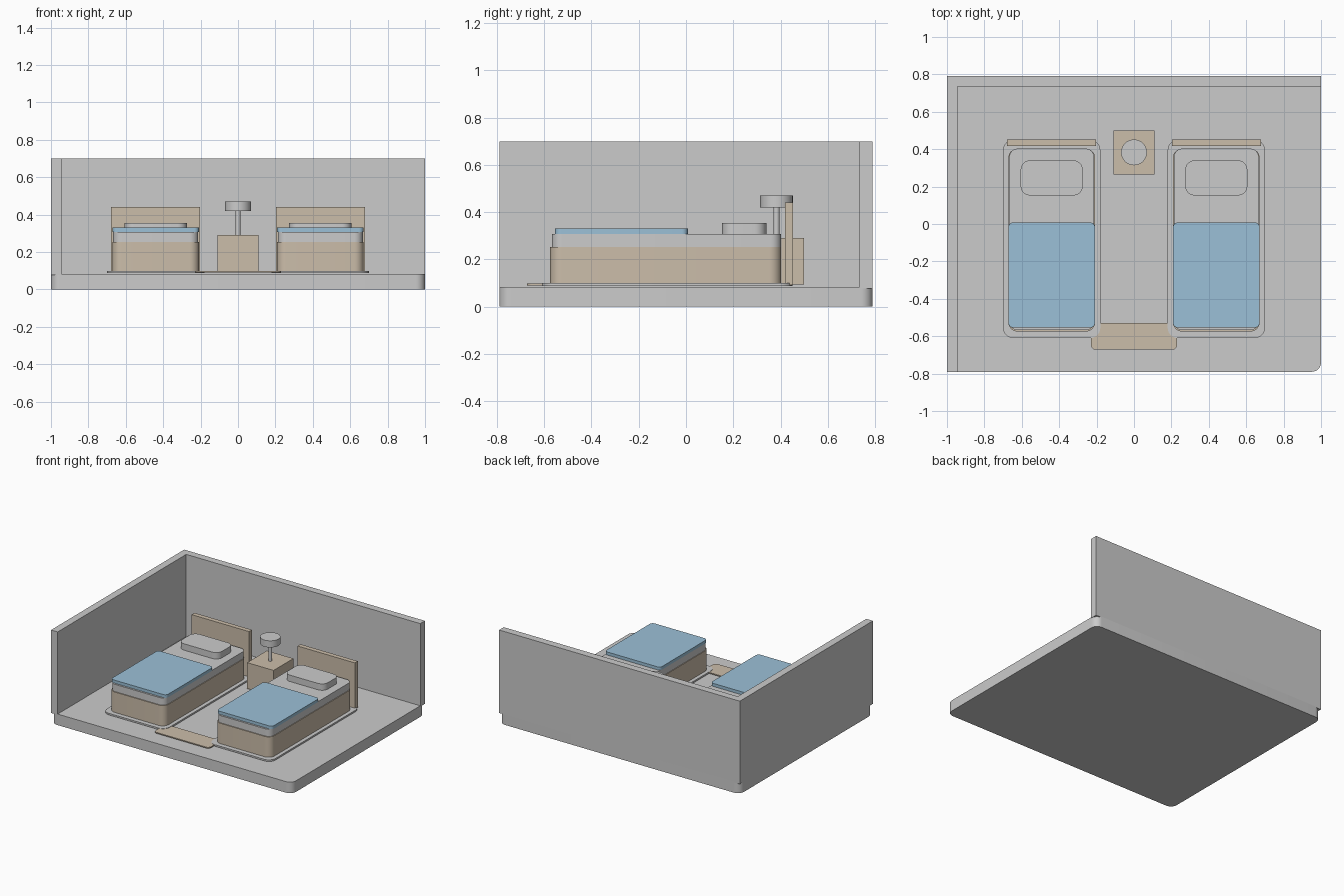
import bpy, bmesh, math

if "Cube" in bpy.data.objects:
    bpy.data.objects.remove(bpy.data.objects["Cube"])

def material(name, rgb):
    m = bpy.data.materials.new(name)
    m.diffuse_color = (*rgb, 1)
    m.use_nodes = True
    m.node_tree.nodes["Principled BSDF"].inputs["Base Color"].default_value = m.diffuse_color
    return m

WOOD = material("wood", (0.60, 0.51, 0.40))
BLUE = material("blue_fabric", (0.33, 0.53, 0.68))

def prism(name, pts, z0, z1, mat=None, smooth=False):
    """Extrude a counter-clockwise outline from z0 to z1."""
    bm = bmesh.new()
    face = bm.faces.new([bm.verts.new((x, y, z0)) for x, y in pts])
    new = bmesh.ops.extrude_face_region(bm, geom=[face])["geom"]
    for v in new:
        if isinstance(v, bmesh.types.BMVert):
            v.co.z = z1
    bmesh.ops.recalc_face_normals(bm, faces=bm.faces)
    me = bpy.data.meshes.new(name)
    bm.to_mesh(me)
    bm.free()
    ob = bpy.data.objects.new(name, me)
    bpy.context.collection.objects.link(ob)
    if mat:
        me.materials.append(mat)
    if smooth:
        bpy.ops.object.select_all(action='DESELECT')
        ob.select_set(True)
        bpy.context.view_layer.objects.active = ob
        bpy.ops.object.shade_smooth_by_angle(angle=math.radians(30))
    return ob

def slab(name, x0, x1, y0, y1, z0, z1, r=0, mat=None, n=8):
    """Box with rounded vertical corners (square when r is 0)."""
    if r == 0:
        return prism(name, [(x0, y0), (x1, y0), (x1, y1), (x0, y1)], z0, z1, mat)
    pts = []
    corners = [(x1 - r, y1 - r), (x0 + r, y1 - r), (x0 + r, y0 + r), (x1 - r, y0 + r)]
    for q, (cx, cy) in enumerate(corners):
        for i in range(n + 1):
            a = math.pi / 2 * (q + i / n)
            pts.append((cx + r * math.cos(a), cy + r * math.sin(a)))
    return prism(name, pts, z0, z1, mat, True)

def disc(name, x, y, r, z0, z1, n=48):
    pts = [(x + r * math.cos(2 * math.pi * i / n), y + r * math.sin(2 * math.pi * i / n))
           for i in range(n)]
    return prism(name, pts, z0, z1, None, True)

# Room shell: floor slab and one L-shaped wall
slab("floor", -1, 1, -0.79, 0.79, 0, 0.083, 0.05)
prism("walls", [(-1, -0.79), (-0.945, -0.79), (-0.945, 0.735), (1, 0.735), (1, 0.79), (-1, 0.79)],
      0.077, 0.70)

# Twin beds, each with its own rug
for side, c in (("left", -0.44), ("right", 0.44)):
    def part(name, w, *rest, **kw):
        slab(f"{side}_{name}", c - w, c + w, *rest, **kw)
    part("rug", 0.26, -0.61, 0.45, 0.088, 0.10, 0.055)
    part("bed_base", 0.232, -0.575, 0.403, 0.098, 0.253, 0.05, mat=WOOD)
    part("mattress", 0.227, -0.568, 0.403, 0.253, 0.307, 0.045)
    part("blanket", 0.231, -0.554, 0.008, 0.307, 0.33, 0.025, mat=BLUE)
    part("headboard", 0.238, 0.418, 0.453, 0.092, 0.44, mat=WOOD)
    # pillow
    part("pillow", 0.166, 0.153, 0.34, 0.305, 0.355, 0.05)

# Doormat between the feet of the beds
slab("foot_mat", -0.23, 0.23, -0.672, -0.528, 0.09, 0.098, 0.025, mat=WOOD)

# Nightstand and lamp
slab("nightstand", -0.11, 0.11, 0.265, 0.50, 0.095, 0.29, mat=WOOD)
disc("lamp_post", 0, 0.383, 0.013, 0.288, 0.425, 24)
disc("lamp_shade", 0, 0.383, 0.069, 0.42, 0.47)
